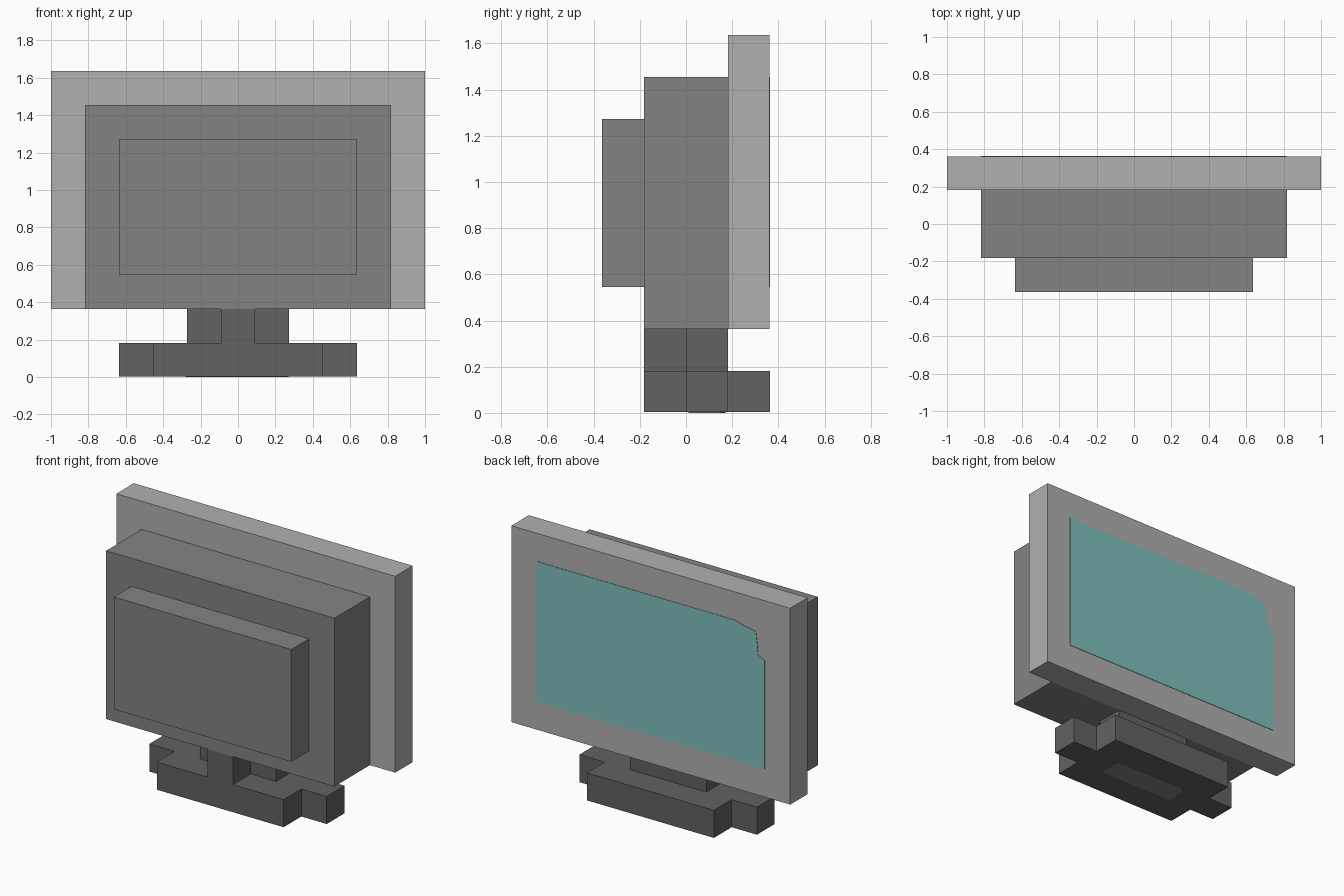
import bpy
import bmesh

cube = bpy.data.objects.get("Cube")
if cube:
    bpy.data.objects.remove(cube, do_unlink=True)

U = 2 / 11      # modelling unit: the widest part is 11 units
SKIN = 0.003    # thickness of the coloured plates


def material(name, color):
    mat = bpy.data.materials.new(name)
    mat.use_nodes = True
    mat.diffuse_color = (*color, 1)
    bsdf = next(n for n in mat.node_tree.nodes if n.type == 'BSDF_PRINCIPLED')
    bsdf.inputs["Base Color"].default_value = (*color, 1)
    return mat


light_grey = material("light grey", (0.434, 0.434, 0.434))
mid_grey = material("mid grey", (0.227, 0.227, 0.227))
dark_grey = material("dark grey", (0.122, 0.122, 0.122))
teal = material("screen teal", (0.212, 0.533, 0.508))


def prism(name, outline, low, high, mat, axis='Z'):
    """Extrude an outline (xy for axis Z, xz for axis Y) from low to high."""
    def place(a, b, depth):
        return (a, b, depth) if axis == 'Z' else (a, depth, b)

    bm = bmesh.new()
    face = bm.faces.new([bm.verts.new(place(a, b, low)) for a, b in outline])
    grown = bmesh.ops.extrude_face_region(bm, geom=[face])
    verts = [g for g in grown["geom"] if isinstance(g, bmesh.types.BMVert)]
    bmesh.ops.translate(bm, vec=place(0, 0, high - low), verts=verts)
    bmesh.ops.recalc_face_normals(bm, faces=bm.faces)
    mesh = bpy.data.meshes.new(name)
    bm.to_mesh(mesh)
    bm.free()
    mesh.materials.append(mat)
    obj = bpy.data.objects.new(name, mesh)
    bpy.context.collection.objects.link(obj)
    return obj


def mirrored(half):
    """Close a right-hand half outline by mirroring it across x = 0."""
    pts = [(x * U, y * U) for x, y in half]
    return pts + [(-x, y) for x, y in reversed(pts)]


def rect(half_width, low, high):
    return mirrored([(half_width, low), (half_width, high)])


# Display housing: three stepped slabs
prism("screen_frame", rect(5.5, 2, 9), U, 2 * U - SKIN, light_grey, 'Y')
prism("casing", rect(4.5, 2, 8), -U, U, mid_grey, 'Y')
prism("rear_housing", rect(3.5, 3, 7), -2 * U, -U, mid_grey, 'Y')

# Screen with a ragged corner
x, low, high = 4.5 * U, 3 * U, 8 * U
screen = [(x, low), (x, high), (-0.61, high), (-0.65, 1.44), (-0.755, 1.42),
          (-0.77, 1.31), (-0.765, 1.275), (-x, 1.25), (-x, low)]
prism("screen", screen, 2 * U - SKIN, 2 * U, teal, 'Y')

# Stand: T-shaped neck on a cross-shaped base
neck = mirrored([(0.5, -1), (0.5, 0), (1.5, 0), (1.5, 1)])
prism("neck", neck, U, 2 * U, dark_grey)
base = mirrored([(2.5, -1), (2.5, 0), (3.5, 0), (3.5, 1), (2.5, 1), (2.5, 2)])
prism("base", base, SKIN, U, dark_grey)

# Lighter pad under the base
pad = [(0.27, 0.01), (0.27, 0.15), (0.22, 0.17), (-0.25, 0.17),
       (-0.27, 0.15), (-0.28, 0.01)]
prism("base_pad", pad, 0, SKIN, mid_grey)
